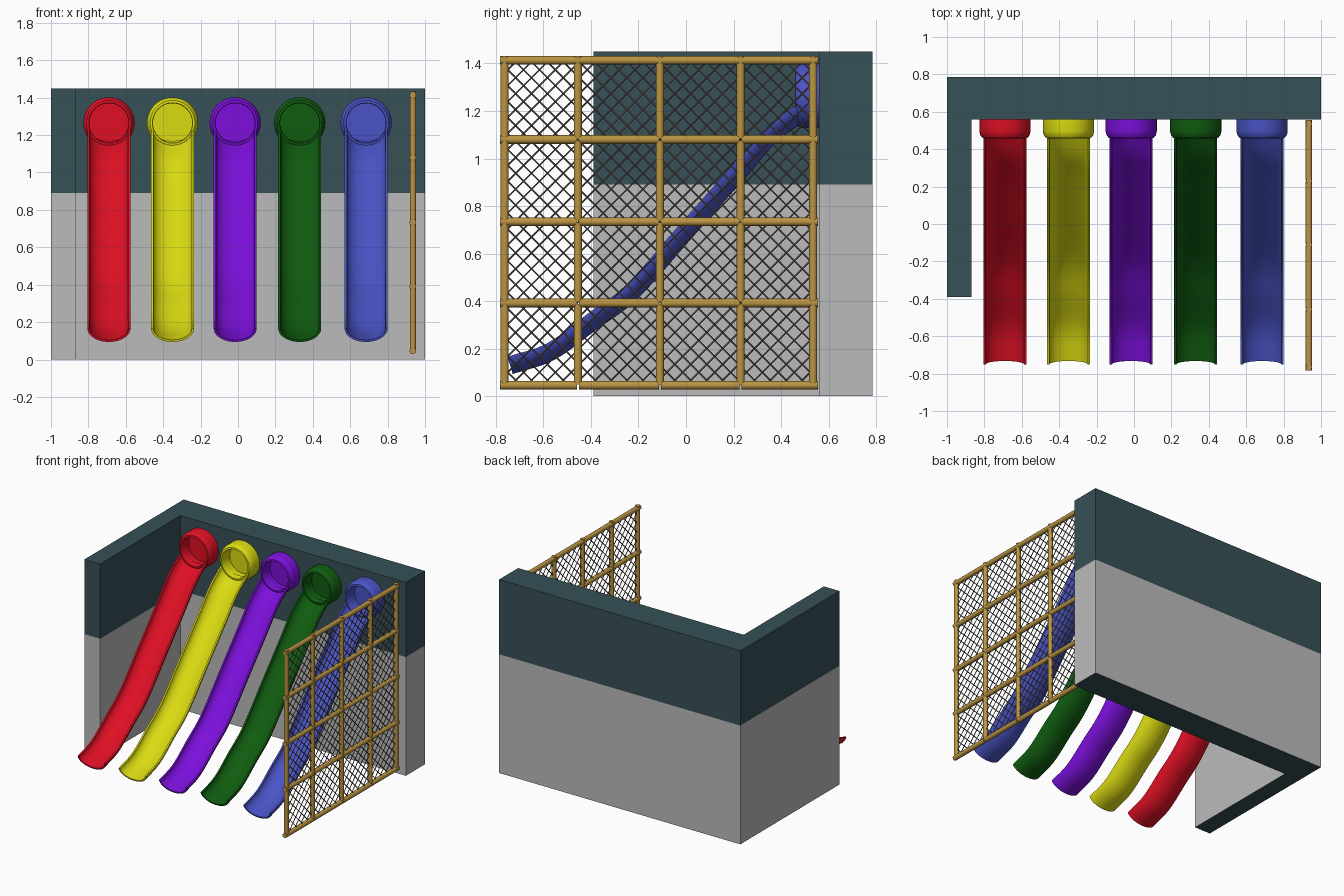
import bpy, bmesh, math
from mathutils import Vector, Matrix

if "Cube" in bpy.data.objects:
    bpy.data.objects.remove(bpy.data.objects["Cube"])


def material(name, rgb):
    m = bpy.data.materials.new(name)
    m.diffuse_color = (*rgb, 1)
    m.use_nodes = True
    m.node_tree.nodes["Principled BSDF"].inputs["Base Color"].default_value = m.diffuse_color
    return m


TEAL = material("dark teal", (0.037, 0.082, 0.096))
GRAY = material("light gray", (0.50, 0.50, 0.50))
WOOD = material("tan wood", (0.50, 0.30, 0.056))
NET = material("net brown gray", (0.15, 0.135, 0.12))


def finish(bm, name, mats, smooth=None):
    bmesh.ops.recalc_face_normals(bm, faces=bm.faces)
    me = bpy.data.meshes.new(name)
    bm.to_mesh(me)
    bm.free()
    ob = bpy.data.objects.new(name, me)
    bpy.context.collection.objects.link(ob)
    for m in mats:
        me.materials.append(m)
    if smooth:
        bpy.ops.object.select_all(action='DESELECT')
        ob.select_set(True)
        bpy.context.view_layer.objects.active = ob
        bpy.ops.object.shade_smooth_by_angle(angle=math.radians(smooth))
    return ob


def bridge(bm, a, b):
    n = len(a)
    return [bm.faces.new((a[i], a[(i + 1) % n], b[(i + 1) % n], b[i])) for i in range(n)]


def rod(bm, a, b, r, sides):
    a, b = Vector(a), Vector(b)
    d = b - a
    mat = Matrix.Translation((a + b) / 2) @ d.to_track_quat('Z', 'Y').to_matrix().to_4x4()
    bmesh.ops.create_cone(bm, cap_ends=True, segments=sides, radius1=r, radius2=r,
                          depth=d.length, matrix=mat)


# L-shaped wall, gray sides below and teal above
outline = [(-1, -0.39), (-0.87, -0.39), (-0.87, 0.56), (1, 0.56), (1, 0.785), (-1, 0.785)]
bm = bmesh.new()
levels = [[bm.verts.new((x, y, z)) for x, y in outline] for z in (0, 0.89, 1.45)]
for f in bridge(bm, levels[0], levels[1]):
    f.material_index = 1
bridge(bm, levels[1], levels[2])
bm.faces.new(levels[0])
bm.faces.new(levels[2])
finish(bm, "corner_wall", [TEAL, GRAY])

# Slide side path (y, z), smoothed
KEYS = [(-0.74, 0.13), (-0.57, 0.187), (-0.40, 0.31), (-0.227, 0.44), (0, 0.695),
        (0.227, 0.95), (0.353, 1.095), (0.478, 1.19)]


def smooth_path(keys, steps=4):
    p = [Vector(k) for k in keys]
    p = [2 * p[0] - p[1]] + p + [2 * p[-1] - p[-2]]
    out = []
    for i in range(1, len(p) - 2):
        a, b, c, d = p[i - 1:i + 3]
        for s in range(steps):
            t = s / steps
            out.append(0.5 * (2 * b + (c - a) * t + (2 * a - 5 * b + 4 * c - d) * t * t
                              + (3 * b - a - 3 * c + d) * t ** 3))
    return out + [p[-2]]


PATH = smooth_path(KEYS)


def slide(name, x0, mat):
    # trough: half-round channel swept along the path
    n = 20
    arc = [math.pi + math.pi * i / n for i in range(n + 1)]
    section = [(0.115 * math.cos(a), 0.038 + 0.076 * math.sin(a)) for a in arc]
    section += [(0.103 * math.cos(a), 0.038 + 0.064 * math.sin(a)) for a in reversed(arc)]
    bm = bmesh.new()
    rings = []
    for i, p in enumerate(PATH):
        t = (PATH[min(i + 1, len(PATH) - 1)] - PATH[max(i - 1, 0)]).normalized()
        rings.append([bm.verts.new((x0 + u, p.x - t.y * v, p.y + t.x * v)) for u, v in section])
    for a, b in zip(rings, rings[1:]):
        bridge(bm, a, b)
    m = len(section)
    for r in (rings[0], rings[-1]):
        for i in range(n):
            bm.faces.new((r[i], r[i + 1], r[m - 2 - i], r[m - 1 - i]))
    finish(bm, name + "_slide", [mat], 40)

    # entry collar: lathed ring with a closed back
    profile = [(0.137, 0.562), (0.137, 0.495), (0.132, 0.475), (0.120, 0.460),
               (0.108, 0.458), (0.105, 0.465), (0.105, 0.552)]
    bm = bmesh.new()
    seg = 40
    rings = [[bm.verts.new((x0 + r * math.cos(2 * math.pi * k / seg), y,
                            1.265 + r * math.sin(2 * math.pi * k / seg))) for k in range(seg)]
             for r, y in profile]
    for a, b in zip(rings, rings[1:]):
        bridge(bm, a, b)
    bm.faces.new(rings[-1])
    bm.faces.new(rings[0])
    finish(bm, name + "_slide_collar", [mat], 40)


for name, x0, rgb in [("red", -0.69, (0.74, 0.005, 0.018)),
                      ("yellow", -0.35, (0.71, 0.71, 0.006)),
                      ("purple", -0.015, (0.20, 0.005, 0.71)),
                      ("green", 0.33, (0.005, 0.107, 0.005)),
                      ("blue", 0.685, (0.067, 0.088, 0.56))]:
    slide(name, x0, material(name, rgb))

# Wooden climbing frame
X = 0.935
YS = [-0.763, -0.455, -0.11, 0.23, 0.535]
ZS = [0.046, 0.392, 0.734, 1.08, 1.413]
bm = bmesh.new()
for z in ZS:
    for a, b in zip(YS, YS[1:]):
        rod(bm, (X, a + 0.004, z), (X, b - 0.004, z), 0.018, 14)
    for y in (YS[0], YS[-1]):
        rod(bm, (X, y - 0.02, z), (X, y + 0.02, z), 0.018, 14)
for y in YS:
    for a, b in zip(ZS, ZS[1:]):
        rod(bm, (X, y, a + 0.004), (X, y, b - 0.004), 0.017, 14)
    rod(bm, (X, y, ZS[-1] - 0.01), (X, y, ZS[-1] + 0.019), 0.017, 14)
finish(bm, "climbing_frame", [WOOD], 40)

# Diagonal net strands clipped to the frame
bm = bmesh.new()
y0, y1, z0, z1 = YS[0], YS[-1], ZS[0], ZS[-1]
w, h, step = y1 - y0, z1 - z0, 0.067
for i in range(1, int((w + h) / step) + 1):
    c = i * step
    u0, u1 = max(0, c - h), min(w, c)
    if u1 - u0 < 0.01:
        continue
    rod(bm, (X + 0.002, y0 + u0, z0 + c - u0), (X + 0.002, y0 + u1, z0 + c - u1), 0.0035, 4)
    rod(bm, (X - 0.002, y1 - u0, z0 + c - u0), (X - 0.002, y1 - u1, z0 + c - u1), 0.0035, 4)
finish(bm, "climbing_net", [NET])
